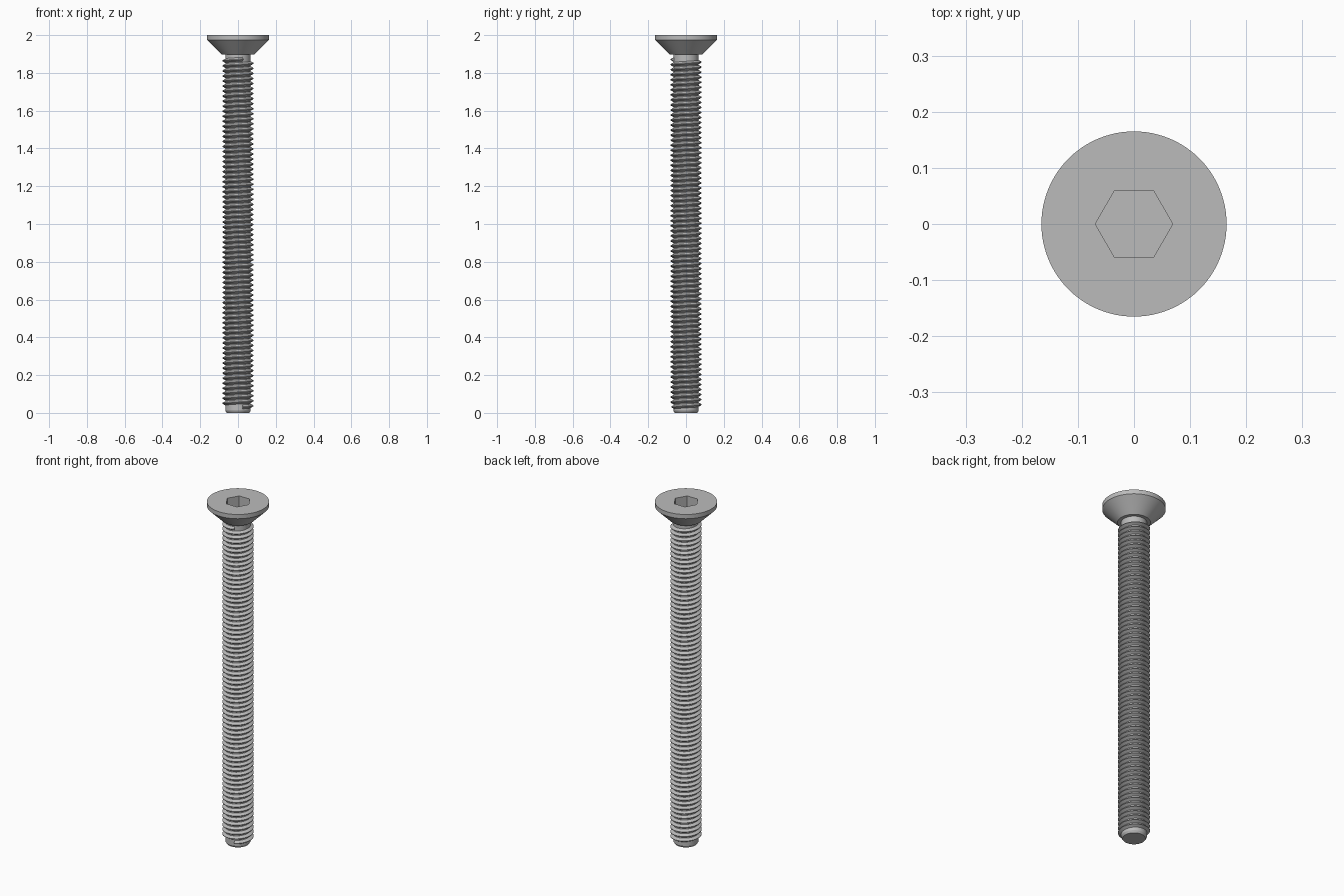
import bpy, bmesh, math

if "Cube" in bpy.data.objects:
    bpy.data.objects.remove(bpy.data.objects["Cube"], do_unlink=True)

steel = bpy.data.materials.new("steel grey")
steel.use_nodes = True
GREY = (0.5, 0.5, 0.5, 1)
steel.diffuse_color = GREY
steel.node_tree.nodes["Principled BSDF"].inputs["Base Color"].default_value = GREY

SIDES = 96
PITCH = 0.8 / 30
CORE_R, CREST_R = 0.067, 0.083
HEAD_R, HEAD_BASE = 0.165, 1.897


def ring(bm, radius, z, sides=SIDES):
    angles = [math.tau * i / sides for i in range(sides)]
    return [bm.verts.new((radius * math.cos(a), radius * math.sin(a), z)) for a in angles]


def skin(bm, lower, upper):
    n = len(lower)
    for i in range(n):
        j = (i + 1) % n
        bm.faces.new((lower[i], lower[j], upper[j], upper[i]))


def loop_edges(bm, verts):
    return [bm.edges.get((v, verts[i - 1])) for i, v in enumerate(verts)]


def finish(name, bm, angle=30):
    bmesh.ops.recalc_face_normals(bm, faces=bm.faces)
    mesh = bpy.data.meshes.new(name)
    bm.to_mesh(mesh)
    bm.free()
    mesh.materials.append(steel)
    obj = bpy.data.objects.new(name, mesh)
    bpy.context.collection.objects.link(obj)
    bpy.ops.object.select_all(action='DESELECT')
    obj.select_set(True)
    bpy.context.view_layer.objects.active = obj
    bpy.ops.object.shade_smooth_by_angle(angle=math.radians(angle))


# Countersunk head with a hexagonal socket
bm = bmesh.new()
profile = [(CORE_R - 0.002, HEAD_BASE), (0.086, HEAD_BASE), (HEAD_R, 1.975), (HEAD_R, 2.0)]
rings = [ring(bm, r, z) for r, z in profile]
for a, b in zip(rings, rings[1:]):
    skin(bm, a, b)
floor, mouth = [ring(bm, 0.069, z, 6) for z in (1.937, 2.0)]
skin(bm, mouth, floor)
bm.faces.new(floor)
bmesh.ops.triangle_fill(bm, use_beauty=True,
                        edges=loop_edges(bm, rings[-1]) + loop_edges(bm, mouth))
finish("countersunk_head", bm)

# Shank core with a chamfered tip
bm = bmesh.new()
rings = [ring(bm, r, z) for r, z in [(0.06, 0), (CORE_R, 0.012), (CORE_R, HEAD_BASE + 0.003)]]
for a, b in zip(rings, rings[1:]):
    skin(bm, a, b)
bm.faces.new(rings[0])
bm.faces.new(rings[-1])
finish("shank_core", bm)

# Right-handed helical thread, a trapezoid swept around the core
bm = bmesh.new()
STEPS, TURNS = 48, 69
START_Z, START_ANGLE = 0.032, math.radians(-70)
root, crest = PITCH * 0.43, PITCH / 16
section = [(CORE_R - 0.001, -root), (CREST_R, -crest), (CREST_R, crest), (CORE_R - 0.001, root)]
previous = first = None
for i in range(STEPS * TURNS + 1):
    a = START_ANGLE + math.tau * i / STEPS
    z = START_Z + PITCH * i / STEPS
    current = [bm.verts.new((r * math.cos(a), r * math.sin(a), z + dz)) for r, dz in section]
    if previous:
        skin(bm, previous, current)
    else:
        first = current
    previous = current
bm.faces.new(first)
bm.faces.new(previous)
finish("screw_thread", bm)
